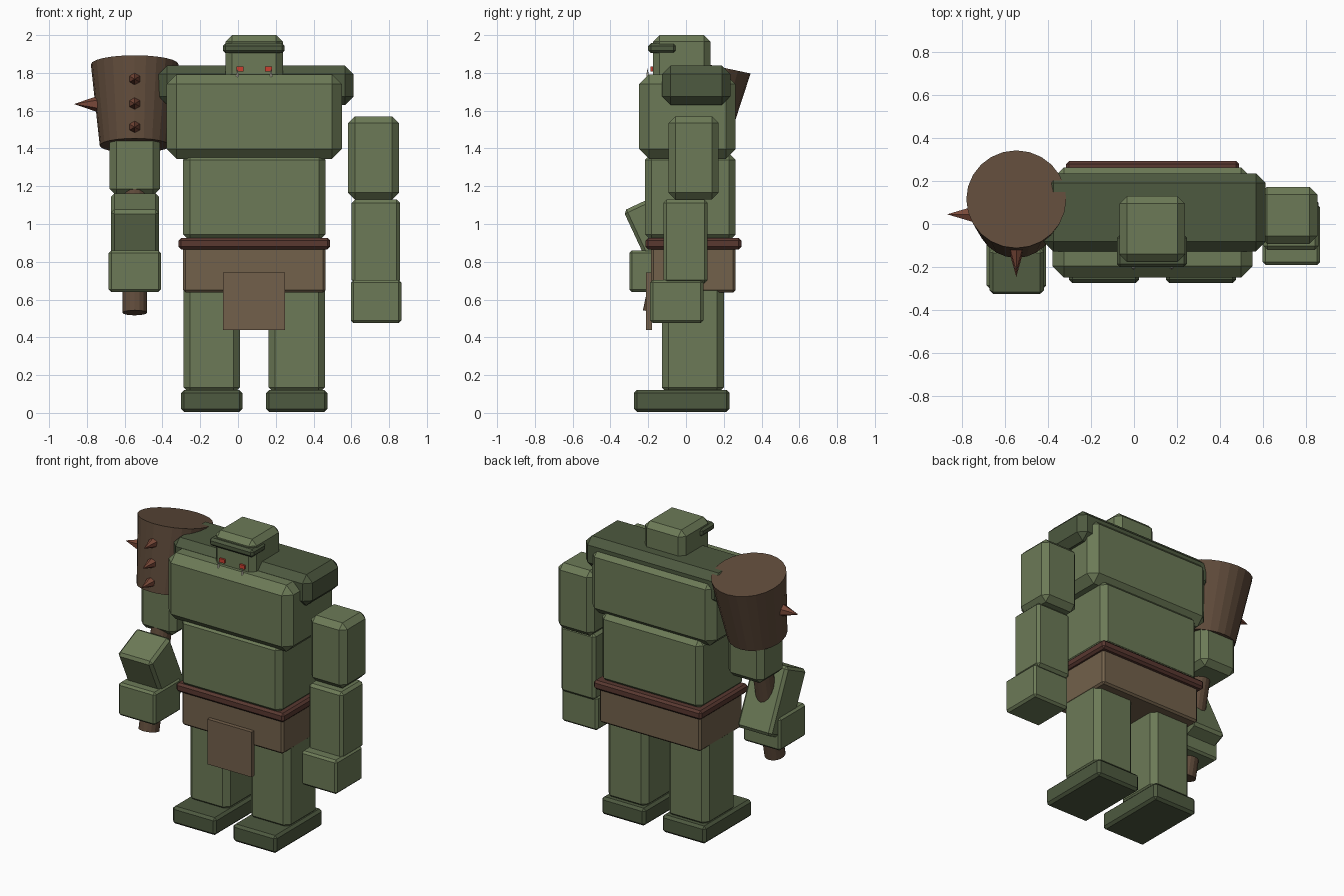
import bpy, math
from mathutils import Vector, Matrix

if "Cube" in bpy.data.objects:
    bpy.data.objects.remove(bpy.data.objects["Cube"])


def mat(name, r, g, b):
    m = bpy.data.materials.new(name)
    m.diffuse_color = (r, g, b, 1)
    m.use_nodes = True
    m.node_tree.nodes["Principled BSDF"].inputs["Base Color"].default_value = m.diffuse_color
    return m


SKIN = mat("skin", 0.15, 0.195, 0.095)
DARK = mat("dark_skin", 0.075, 0.1, 0.05)
HIDE = mat("hide", 0.17, 0.12, 0.07)
CLOTH = mat("cloth", 0.17, 0.115, 0.07)
BELT = mat("belt", 0.1, 0.04, 0.03)
WOOD = mat("wood", 0.115, 0.07, 0.043)
SPIKE = mat("spike", 0.19, 0.065, 0.04)
RED = mat("red", 0.6, 0.05, 0.03)
BONE = mat("bone", 0.75, 0.7, 0.58)


def box(name, x, y, z, m, chamfer=0.0, tilt=0.0):
    """Chamfered block from (min, max) ranges, optionally tilted about x."""
    c = [(a + b) / 2 for a, b in (x, y, z)]
    bpy.ops.mesh.primitive_cube_add(size=1, location=c)
    ob = bpy.context.object
    ob.name = name
    ob.data.transform(Matrix.Diagonal((x[1] - x[0], y[1] - y[0], z[1] - z[0], 1)))
    ob.rotation_euler.x = tilt
    ob.data.materials.append(m)
    if chamfer:
        b = ob.modifiers.new("chamfer", 'BEVEL')
        b.width, b.segments = chamfer, 1
    return ob


def cone(name, p, q, r1, r2, m, sides):
    """Tapered cylinder from point p (radius r1) to point q (radius r2)."""
    p, q = Vector(p), Vector(q)
    bpy.ops.mesh.primitive_cone_add(vertices=sides, radius1=r1, radius2=r2,
                                    depth=(q - p).length, location=(p + q) / 2)
    ob = bpy.context.object
    ob.name = name
    ob.rotation_euler = (q - p).to_track_quat('Z', 'Y').to_euler()
    ob.data.materials.append(m)
    return ob


# Legs and feet, mirrored about the body centre line
MID = 0.086
for side, s in (("right", -1), ("left", 1)):
    c = MID + s * 0.225
    box(side + "_foot", (c - 0.162, c + 0.162), (-0.275, 0.23), (0.005, 0.122), DARK, 0.016)
    box(side + "_leg", (c - 0.15, c + 0.15), (-0.128, 0.2), (0.1, 0.75), SKIN, 0.035)

# Hips, belt and loincloth
box("hips", (-0.29, 0.463), (-0.185, 0.262), (0.638, 0.9), HIDE, 0.012)
box("belt", (-0.315, 0.488), (-0.215, 0.293), (0.866, 0.926), BELT, 0.014)
box("loincloth", (-0.08, 0.25), (-0.212, -0.18), (0.44, 0.743), CLOTH)

# Torso
box("belly", (-0.29, 0.463), (-0.217, 0.263), (0.91, 1.375), SKIN, 0.035)
box("chest", (-0.378, 0.55), (-0.248, 0.263), (1.345, 1.792), SKIN, 0.052)
box("shoulders", (-0.42, 0.612), (-0.127, 0.235), (1.63, 1.838), DARK, 0.045)

# Head, brow, eyes and tusks
box("head", (-0.067, 0.237), (-0.175, 0.13), (1.65, 2.0), SKIN, 0.035)
box("brow", (-0.08, 0.247), (-0.2, -0.05), (1.904, 1.957), DARK, 0.015)
for side, s in (("right", -1), ("left", 1)):
    e = MID + s * 0.075
    box(side + "_eye", (e - 0.019, e + 0.019), (-0.188, -0.165), (1.808, 1.834), RED)
    t = MID + s * 0.089
    cone(side + "_tusk", (t, -0.2, 1.75), (t, -0.205, 1.825), 0.014, 0.0, BONE, 6)

# Hanging left arm
box("left_upper_arm", (0.583, 0.852), (-0.092, 0.173), (1.13, 1.57), SKIN, 0.036)
box("left_forearm", (0.602, 0.858), (-0.12, 0.115), (0.685, 1.13), SKIN, 0.018)
box("left_hand", (0.598, 0.865), (-0.19, 0.092), (0.475, 0.703), SKIN, 0.014)

# Right arm holding the club, forearm tilted forward at the top
box("right_upper_arm", (-0.68, -0.413), (-0.092, 0.173), (1.15, 1.57), SKIN, 0.036)
box("right_forearm", (-0.672, -0.418), (-0.25, -0.015), (0.7, 1.14), SKIN, 0.018,
    math.radians(25))
box("right_hand", (-0.685, -0.408), (-0.3, -0.018), (0.64, 0.86), SKIN, 0.014)


# Club leaning back along one axis
def axis(z):
    return Vector((-0.547, 0.115 - 0.2126 * (1.845 - z), z))


cone("club_handle", axis(0.53), axis(1.5), 0.065, 0.065, WOOD, 16)
cone("club_head", axis(1.415), axis(1.845), 0.185, 0.232, WOOD, 24)

# Spikes on the club head: three in front, one at the side
for i, z in enumerate((1.513, 1.637, 1.767)):
    r = 0.185 + 0.047 * (z - 1.415) / 0.43
    base = axis(z) + Vector((0, -r + 0.01, 0))
    cone(f"front_spike_{i + 1}", base, base + Vector((0, -0.105, 0)), 0.034, 0.0, SPIKE, 6)
cone("side_spike", (-0.745, 0.045, 1.635), (-0.868, 0.045, 1.635), 0.042, 0.0, SPIKE, 6)
